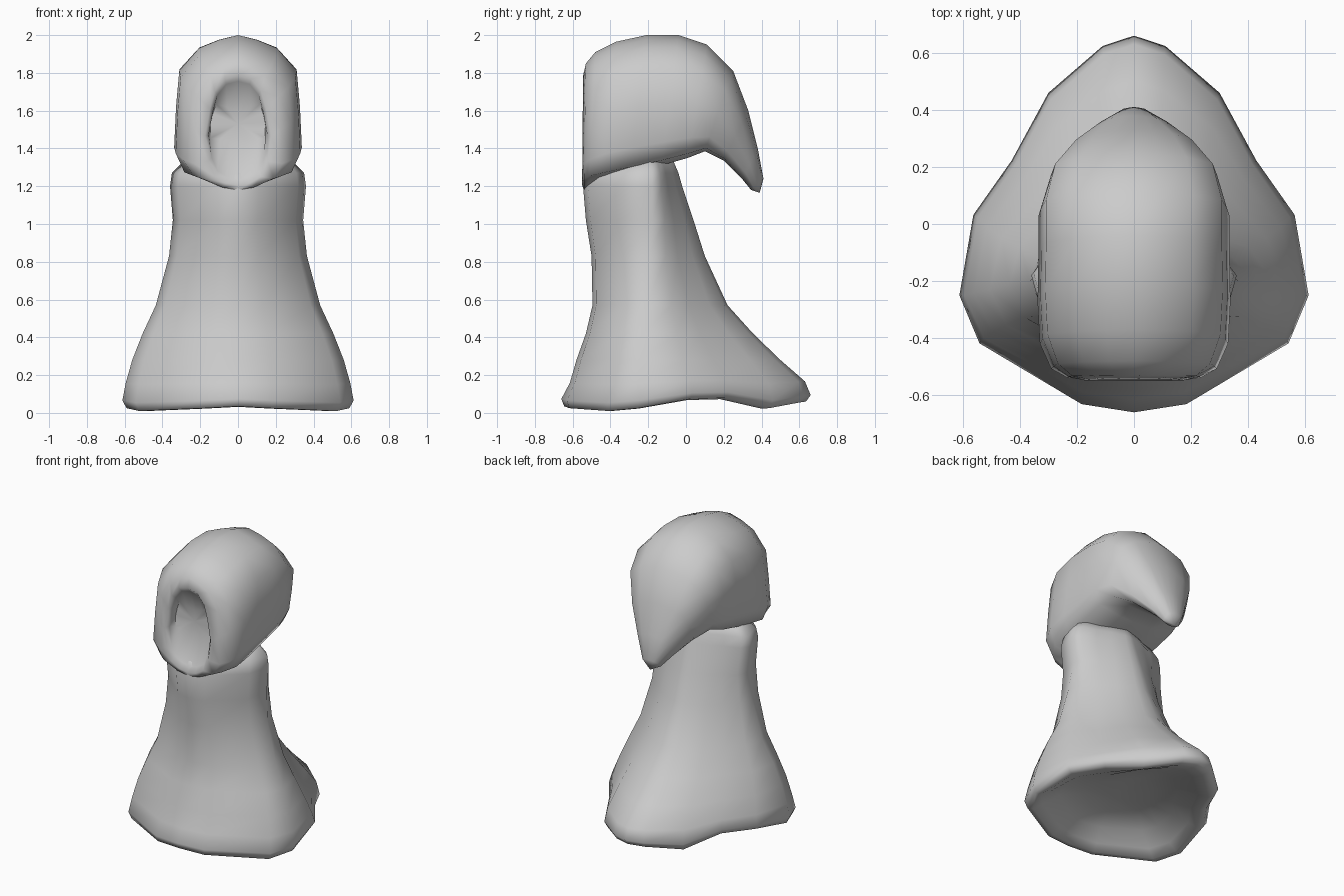
import bpy, bmesh, math


def mirror_ring(half):
    """Full closed ring from a +x half that starts and ends on x = 0."""
    return half + [(-x, y, z) for x, y, z in half[-2:0:-1]]


def loft(name, rings, cap_start, cap_end):
    bm = bmesh.new()
    vs = [[bm.verts.new(p) for p in r] for r in rings]
    n = len(vs[0])
    for a, b in zip(vs, vs[1:]):
        for i in range(n):
            j = (i + 1) % n
            bm.faces.new((a[i], a[j], b[j], b[i]))
    for ring, point in ((vs[0], cap_start), (vs[-1], cap_end)):
        c = bm.verts.new(point)
        for i in range(n):
            bm.faces.new((ring[i], ring[(i + 1) % n], c))
    bmesh.ops.recalc_face_normals(bm, faces=bm.faces)
    me = bpy.data.meshes.new(name)
    bm.to_mesh(me)
    bm.free()
    ob = bpy.data.objects.new(name, me)
    bpy.context.collection.objects.link(ob)
    bpy.context.view_layer.objects.active = ob
    ob.select_set(True)
    bpy.ops.object.shade_smooth_by_angle(angle=math.radians(75))
    ob.select_set(False)
    return ob


# Robe plan: (width factor, front(-)/back(+) factor, hem height)
plan = [(0, -1, .03), (.30, -.93, .02), (.885, -.41, .005), (1, 0, .02),
        (.92, .31, .07), (.70, .52, .075), (.49, .78, .02), (.18, .96, .05), (0, 1, .055)]


def robe_ring(z, w, front, back, mid, hem=0, ridge=1):
    """ridge > 1 pinches the back of the robe towards the centre line."""
    half = []
    for u, t, h in plan:
        y = mid + (mid - front) * t if t < 0 else mid + (back - mid) * t
        half.append(((u ** ridge if t > 0 else u) * w, y, z + h * hem))
    return mirror_ring(half)


# Robe, from the hollow underside out over the hem and up to the neck
robe_levels = [(.17, .22, -.36, .12, -.20), (.13, .38, -.48, .32, -.22),
               (.05, .49, -.56, .49, -.24, .5), (.005, .55, -.61, .58, -.25, .9),
               (.005, .59, -.645, .635, -.25, 1), (.05, .612, -.66, .66, -.25, .8),
               (.15, .595, -.615, .63, -.25, .3),
               (.28, .56, -.58, .50, -.24), (.42, .505, -.53, .355, -.23),
               (.57, .435, -.495, .22, -.21), (.83, .365, -.50, .10, -.20, 0, 1.1),
               (1.02, .345, -.53, .04, -.18, 0, 1.2), (1.20, .36, -.545, -.02, -.18, 0, 1.35),
               (1.27, .35, -.52, -.04, -.18, 0, 1.4), (1.34, .28, -.38, -.07, -.19, 0, 1.4)]
loft("robe", [robe_ring(*l) for l in robe_levels], (0, -.2, .18), (0, -.2, 1.36))

# Hood cross-sections: (width factor, height factor)
shell = [(0, 1), (.30, .965), (.61, .905), (.92, .74), (.97, .48), (1, .21), (.80, .09), (.35, .02), (0, 0)]
cowl = [(0, 1), (.30, .965), (.61, .905), (.92, .74), (.97, .48), (1, .18), (.86, .04), (.35, 0), (0, 0)]
oval = [(0, 1), (.40, .97), (.70, .86), (.85, .70), (1, .45), (.90, .22), (.70, .08), (.35, .02), (0, 0)]
wall = [(0, .84), (.40, .92), (.80, 1), (.92, .75), (1, .5), (1, .12), (.65, .1), (.3, .05), (0, 0)]


def hood_ring(section, top, bottom, w):
    return mirror_ring([(u * w, bottom[0] + (top[0] - bottom[0]) * v,
                         bottom[1] + (top[1] - bottom[1]) * v) for u, v in section])


# Hood, from the face recess out over the rim and back to the drooping tip
hood_levels = [(wall, (-.47, 1.635), (-.47, 1.43), .145),
               (oval, (-.52, 1.755), (-.525, 1.24), .155),
               (oval, (-.545, 1.785), (-.55, 1.205), .175),
               (shell, (-.53, 1.85), (-.54, 1.18), .235),
               (shell, (-.48, 1.91), (-.515, 1.19), .29),
               (cowl, (-.37, 1.965), (-.43, 1.245), .33),
               (cowl, (-.21, 2.0), (-.29, 1.275), .338),
               (cowl, (-.04, 2.0), (-.13, 1.31), .335),
               (cowl, (.11, 1.95), (.01, 1.35), .335),
               (cowl, (.25, 1.81), (.10, 1.385), .30),
               (cowl, (.33, 1.60), (.20, 1.335), .22),
               (shell, (.38, 1.40), (.30, 1.235), .125),
               (shell, (.41, 1.24), (.345, 1.18), .06)]
loft("hood", [hood_ring(*l) for l in hood_levels], (0, -.47, 1.53), (0, .39, 1.165))
